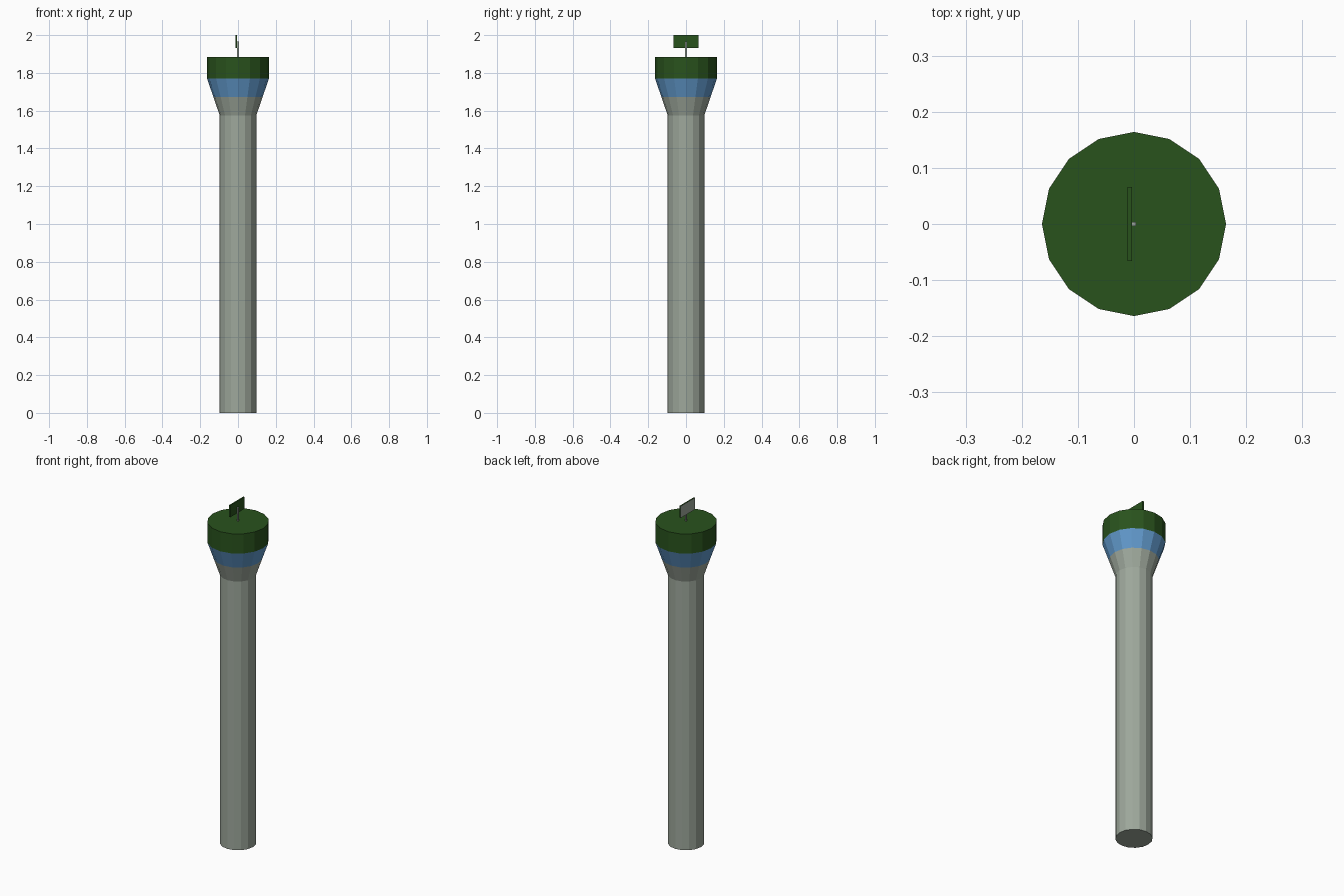
import bpy, bmesh
from math import cos, sin, pi

if "Cube" in bpy.data.objects:
    bpy.data.objects.remove(bpy.data.objects["Cube"])

SIDES = 16


def material(name, rgb):
    m = bpy.data.materials.new(name)
    m.diffuse_color = (*rgb, 1)
    m.use_nodes = True
    m.node_tree.nodes["Principled BSDF"].inputs["Base Color"].default_value = m.diffuse_color
    return m


GREEN = material("dark_green", (0.022, 0.085, 0.012))
BLUE = material("window_blue", (0.12, 0.32, 0.60))
STONE = material("pale_concrete", (0.34, 0.39, 0.33))


def finish(name, bm, *mats):
    bmesh.ops.recalc_face_normals(bm, faces=bm.faces)
    mesh = bpy.data.meshes.new(name)
    bm.to_mesh(mesh)
    bm.free()
    for m in mats:
        mesh.materials.append(m)
    ob = bpy.data.objects.new(name, mesh)
    bpy.context.collection.objects.link(ob)
    return ob


def section(name, r0, z0, r1, z1, mat):
    """Closed 16-sided tower section with a corner on the x axis."""
    bm = bmesh.new()
    low, high = [[bm.verts.new((r * cos(2 * pi * i / SIDES), r * sin(2 * pi * i / SIDES), z))
                  for i in range(SIDES)] for r, z in ((r0, z0), (r1, z1))]
    for i in range(SIDES):
        j = (i + 1) % SIDES
        bm.faces.new((low[i], low[j], high[j], high[i]))
    bm.faces.new(low[::-1])
    bm.faces.new(high)
    return finish(name, bm, mat)


def box(name, lo, hi, *mats):
    bm = bmesh.new()
    bmesh.ops.create_cube(bm, size=1)
    for v in bm.verts:
        v.co = [a + (b - a) * (c + 0.5) for a, b, c in zip(lo, hi, v.co)]
    return finish(name, bm, *mats)


# Tower: shaft, flared collar, window band and roof cab
section("shaft", 0.097, 0, 0.097, 1.575, STONE)
section("flared_collar", 0.097, 1.575, 0.13, 1.672, STONE)
section("window_band", 0.13, 1.672, 0.164, 1.77, BLUE)
section("roof_cab", 0.164, 1.77, 0.164, 1.885, GREEN)

# Radar: thin mast and flat panel, pale on its -x face
box("radar_mast", (-0.004, -0.004, 1.885), (0.004, 0.004, 1.966), STONE)
panel = box("radar_panel", (-0.012, -0.066, 1.931), (-0.004, 0.066, 2.0), GREEN, STONE)
for face in panel.data.polygons:
    if face.normal.x < -0.5:
        face.material_index = 1
